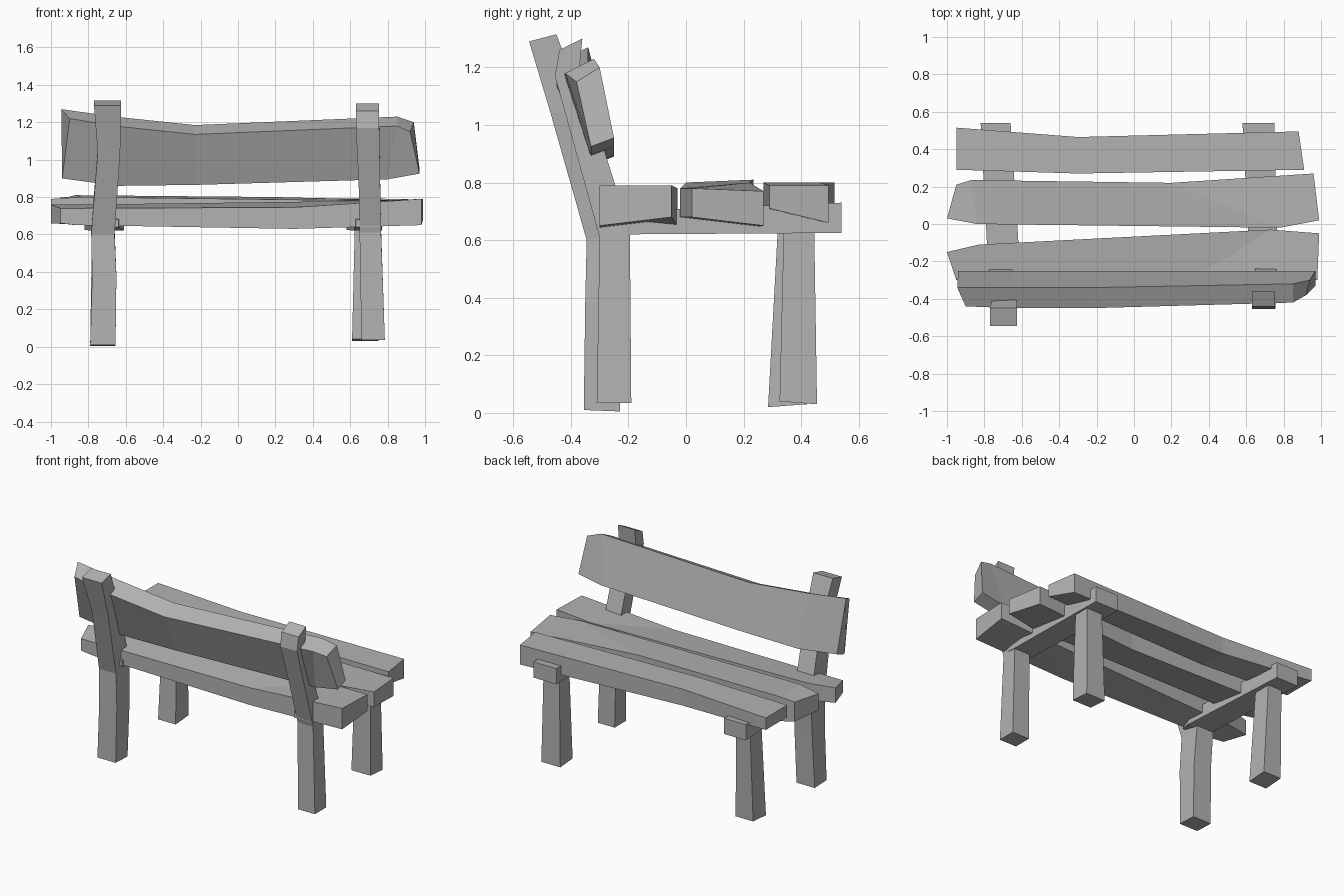
import bpy
import bmesh

cube = bpy.data.objects.get("Cube")
if cube:
    bpy.data.objects.remove(cube, do_unlink=True)

wood = bpy.data.materials.new("grey wood")
wood.use_nodes = True
grey = (0.45, 0.45, 0.45, 1)
wood.diffuse_color = grey
wood.node_tree.nodes["Principled BSDF"].inputs["Base Color"].default_value = grey


def loft(name, rings):
    """Join four-cornered rings into one closed, flat-shaded timber."""
    bm = bmesh.new()
    loops = [[bm.verts.new(p) for p in ring] for ring in rings]
    for a, b in zip(loops, loops[1:]):
        for i in range(4):
            j = (i + 1) % 4
            bm.faces.new((a[i], a[j], b[j], b[i]))
    bm.faces.new(loops[0])
    bm.faces.new(loops[-1])
    bmesh.ops.recalc_face_normals(bm, faces=bm.faces)
    mesh = bpy.data.meshes.new(name)
    bm.to_mesh(mesh)
    bm.free()
    mesh.materials.append(wood)
    obj = bpy.data.objects.new(name, mesh)
    bpy.context.collection.objects.link(obj)
    return obj


def plank(name, stations):
    """Seat plank: x at rear and front edge, y range, bottom and top heights, each rear then front."""
    rings = []
    for xr, xf, rear, front, low_r, low_f, top_r, top_f in stations:
        rings.append([(xr, rear, low_r), (xf, front, low_f),
                      (xf, front, top_f), (xr, rear, top_r)])
    return loft(name, rings)


def upright(name, stations):
    """Leg or post: height, x range, y range, rise of the cut towards the front."""
    rings = []
    for z, left, right, rear, front, rise in stations:
        rings.append([(left, rear, z), (right, rear, z),
                      (right, front, z + rise), (left, front, z + rise)])
    return loft(name, rings)


def beam(name, stations):
    """Cross beam under the seat: y, x range, z range."""
    rings = []
    for y, left, right, low, top in stations:
        rings.append([(left, y, low), (right, y, low), (right, y, top), (left, y, top)])
    return loft(name, rings)


def backboard(name, stations):
    """Leaning board: x at rear and front face, bottom and top height, rear and front y at the top."""
    rings = []
    for xr, xf, x_low, low, top, rear, front in stations:
        rings.append([(x_low, -0.33, low), (x_low, -0.25, low + 0.03),
                      (xf, front, top), (xr, rear, top - 0.05)])
    return loft(name, rings)


# Seat
plank("rear_seat_plank", [
    (-0.95, -1.0, -0.30, -0.15, 0.66, 0.66, 0.74, 0.76),
    (-0.86, -0.83, -0.30, -0.11, 0.65, 0.65, 0.74, 0.76),
    (0.30, 0.73, -0.30, -0.03, 0.63, 0.65, 0.745, 0.78),
    (0.98, 0.99, -0.30, -0.05, 0.65, 0.68, 0.79, 0.79)])
plank("middle_seat_plank", [
    (-1.0, -0.95, 0.03, 0.21, 0.68, 0.66, 0.79, 0.79),
    (-0.84, -0.87, 0.0, 0.235, 0.67, 0.65, 0.80, 0.81),
    (0.78, 0.20, -0.02, 0.22, 0.68, 0.64, 0.78, 0.80),
    (0.99, 0.96, 0.02, 0.27, 0.68, 0.65, 0.78, 0.77)])
plank("front_seat_plank", [
    (-0.95, -0.95, 0.29, 0.515, 0.72, 0.72, 0.80, 0.80),
    (-0.30, -0.30, 0.27, 0.465, 0.70, 0.69, 0.80, 0.80),
    (0.91, 0.88, 0.29, 0.495, 0.71, 0.66, 0.79, 0.79)])

# Backrest
backboard("backrest_board", [
    (-0.90, -0.945, -0.94, 0.90, 1.27, -0.44, -0.34),
    (-0.66, -0.66, -0.65, 0.86, 1.23, -0.45, -0.34),
    (-0.23, -0.23, -0.23, 0.865, 1.185, -0.45, -0.34),
    (0.85, 0.85, 0.80, 0.895, 1.23, -0.42, -0.32),
    (0.92, 0.94, 0.97, 0.925, 1.20, -0.38, -0.30)])

# Cross beams
beam("right_cross_beam", [
    (-0.31, -0.77, -0.64, 0.64, 0.68),
    (-0.22, -0.78, -0.61, 0.62, 0.70),
    (0.54, -0.82, -0.66, 0.625, 0.73)])
beam("left_cross_beam", [
    (-0.31, 0.63, 0.76, 0.64, 0.68),
    (-0.22, 0.62, 0.77, 0.62, 0.70),
    (0.54, 0.58, 0.75, 0.625, 0.73)])

# Rear legs running up into the back posts
upright("right_rear_post", [
    (0.01, -0.79, -0.655, -0.355, -0.23, -0.005),
    (0.38, -0.78, -0.65, -0.35, -0.215, 0),
    (0.60, -0.785, -0.66, -0.345, -0.20, 0.03),
    (1.04, -0.75, -0.63, -0.47, -0.355, 0.02),
    (1.29, -0.77, -0.625, -0.545, -0.45, 0.025)])
upright("left_rear_post", [
    (0.035, 0.66, 0.785, -0.31, -0.19, 0),
    (0.61, 0.65, 0.765, -0.30, -0.195, 0.02),
    (0.88, 0.645, 0.76, -0.375, -0.28, 0.02),
    (1.17, 0.63, 0.755, -0.455, -0.37, 0.03),
    (1.26, 0.63, 0.755, -0.44, -0.36, 0.04)])

# Front legs
upright("right_front_leg", [
    (0.02, -0.79, -0.66, 0.285, 0.42, 0.01),
    (0.66, -0.78, -0.68, 0.32, 0.44, 0)])
upright("left_front_leg", [
    (0.04, 0.61, 0.75, 0.325, 0.455, -0.01),
    (0.66, 0.625, 0.74, 0.34, 0.445, 0)])
